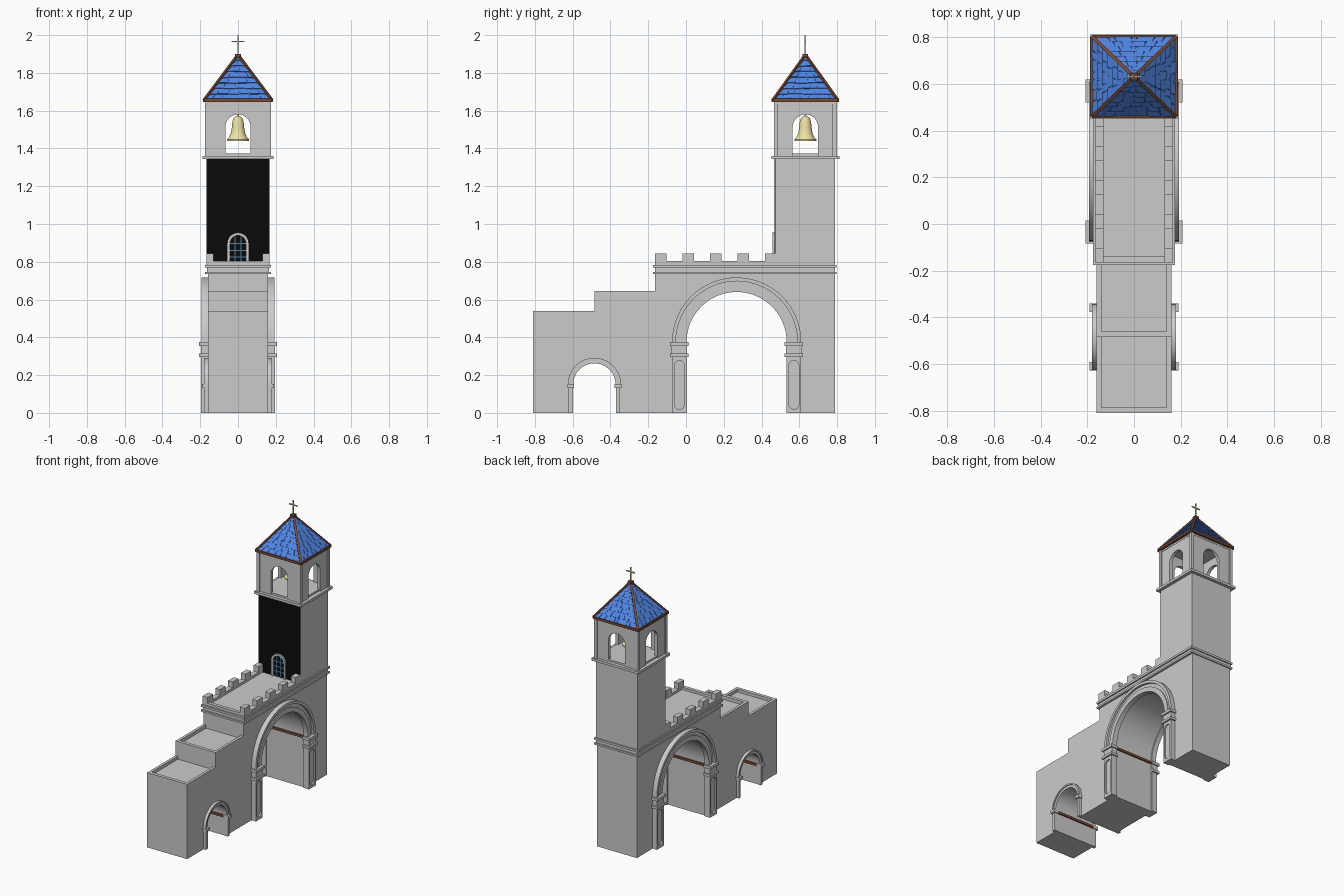
import bpy, bmesh, math, random
from mathutils import Vector

if "Cube" in bpy.data.objects:
    bpy.data.objects.remove(bpy.data.objects["Cube"])

random.seed(4)
TY = 0.632  # tower centre in y


def mat(name, c):
    m = bpy.data.materials.new(name)
    m.diffuse_color = (*c, 1)
    m.use_nodes = True
    m.node_tree.nodes["Principled BSDF"].inputs["Base Color"].default_value = m.diffuse_color
    return m


BLUE = mat("roof_blue", (0.08, 0.24, 0.78))
BROWN = mat("wood_brown", (0.2, 0.07, 0.035))
GOLD = mat("bell_gold", (0.85, 0.76, 0.38))
BLACK = mat("black_face", (0.003, 0.003, 0.003))
STEEL = mat("window_steel", (0.08, 0.22, 0.4))


def make(name, verts, faces, m=None, smooth=False):
    me = bpy.data.meshes.new(name)
    me.from_pydata([tuple(v) for v in verts], [], faces)
    bm = bmesh.new()
    bm.from_mesh(me)
    bmesh.ops.recalc_face_normals(bm, faces=bm.faces)
    bm.to_mesh(me)
    bm.free()
    ob = bpy.data.objects.new(name, me)
    bpy.context.collection.objects.link(ob)
    if m:
        me.materials.append(m)
    if smooth:
        bpy.ops.object.select_all(action='DESELECT')
        ob.select_set(True)
        bpy.context.view_layer.objects.active = ob
        bpy.ops.object.shade_smooth_by_angle(angle=math.radians(30))
    return ob


def prism(name, pts, axis, lo, hi, m=None, smooth=False):
    """Extrude a 2D outline: axis x takes (y, z), axis y takes (x, z)."""
    n = len(pts)
    put = (lambda p, d: (d, p[0], p[1])) if axis == 'x' else (lambda p, d: (p[0], d, p[1]))
    verts = [put(p, lo) for p in pts] + [put(p, hi) for p in pts]
    faces = [list(range(n)), list(range(n, 2 * n))]
    faces += [[i, (i + 1) % n, n + (i + 1) % n, n + i] for i in range(n)]
    return make(name, verts, faces, m, smooth)


def box(name, x0, x1, y0, y1, z0, z1, m=None):
    return prism(name, [(y0, z0), (y1, z0), (y1, z1), (y0, z1)], 'x', x0, x1, m)


def arc(c, r, zs, n=32):
    return [(c - r * math.cos(math.pi * i / n), zs + r * math.sin(math.pi * i / n)) for i in range(n + 1)]


def beam(name, p, q, w, m):
    p, q = Vector(p), Vector(q)
    rot = (q - p).to_track_quat('Z', 'Y')
    sq = [(-w, -w), (w, -w), (w, w), (-w, w)]
    verts = [e + rot @ Vector((a, b, 0)) for e in (p, q) for a, b in sq]
    return make(name, verts, [[0, 1, 2, 3], [4, 5, 6, 7]] + [[i, (i + 1) % 4, 4 + (i + 1) % 4, 4 + i] for i in range(4)], m)


# Stepped wall with both archways cut into its outline
SC, SR, SZ = -0.485, 0.116, 0.15
LC, LR, LZ = 0.268, 0.274, 0.375
body = [(-.81, 0), (SC - SR, 0)] + arc(SC, SR, SZ) + [(SC + SR, 0), (LC - LR, 0)] + arc(LC, LR, LZ, 48)
body += [(LC + LR, 0), (.79, 0), (.79, .74), (-.165, .74), (-.165, .62), (-.485, .62), (-.485, .518), (-.81, .518)]
prism("stepped_wall", body, 'x', -.16, .16, None, True)

# Low parapets around the two lower roofs
for k, (y0, y1, z0, z1) in enumerate([(-.81, -.485, .518, .54), (-.485, -.165, .62, .645)]):
    box(f"roof_parapet_front_{k}", -.16, .16, y0, y0 + .024, z0, z1)
    for s in (-1, 1):
        a, b = sorted((s * .14, s * .16))
        box(f"roof_parapet_side_{k}", a, b, y0 + .024, y1, z0, z1)

# Upper terrace, cornices and battlements
box("terrace_block", -.165, .165, -.165, .79, .735, .785)
for z0, z1 in ((.734, .747), (.769, .784)):
    box("cornice", -.175, .175, -.175, .798, z0, z1)
box("terrace_front_lip", -.13, .13, -.165, -.14, .785, .803)
for s in (-1, 1):
    a, b = sorted((s * .13, s * .167))
    box("battlement_wall", a, b, -.165, .474, .785, .803)
    for i in range(5):
        y = -.165 + i * .1455
        box("merlon", a, b, y, min(y + .063, .474), .803, .845)

# Arch mouldings, pilasters and columns on both faces
def ring(name, c, zs, r0, r1, s, out):
    a, b = sorted((s * .15, s * out))
    prism(name, arc(c, r1, zs, 40) + arc(c, r0, zs, 40)[::-1], 'x', a, b, None, True)


for s in (-1, 1):
    for r0, r1, out in ((.265, .298, .186), (.298, .322, .179), (.322, .342, .194)):
        ring("large_arch_moulding", LC, LZ, r0, r1, s, out)
    ring("small_arch_moulding", SC, SZ, .112, .13, s, .173)
    ring("small_arch_outer_rim", SC, SZ, .13, .141, s, .18)
    for t in (-1, 1):
        # large pilaster with a round-ended sunk panel
        yc = LC + t * .303
        a, b = sorted((s * .15, s * .185))
        box("pilaster_core", a, b, yc - .039, yc + .039, 0, .3)
        a, b = sorted((s * .185, s * .195))
        r = .027
        for h in (-1, 1):
            q = [math.pi / 2 * i / 8 for i in range(9)]
            half = [(0, 0), (.039, 0), (.039, .3), (0, .3)]
            half += [(r * math.sin(v), .25 + r * math.cos(v)) for v in q]
            half += [(r * math.cos(v), .047 - r * math.sin(v)) for v in q]
            prism("pilaster_frame", [(yc + h * y, z) for y, z in half], 'x', a, b)
        for hw, out, z0, z1 in ((.049, .207, .297, .315), (.041, .196, .315, .355), (.049, .207, .355, .375)):
            a, b = sorted((s * .15, s * out))
            box("pilaster_capital", a, b, yc - hw, yc + hw, z0, z1)
        # slim column of the small arch
        yc = SC + t * .1255
        a, b = sorted((s * .15, s * .178))
        box("small_column", a, b, yc - .011, yc + .011, 0, .132)
        a, b = sorted((s * .15, s * .19))
        box("small_capital", a, b, yc - .018, yc + .018, .132, .154)

# Brown rails along the archway walls at springing height
for c, r, z in ((LC, LR, LZ), (SC, SR, SZ)):
    for t in (-1, 1):
        y0, y1 = sorted((c + t * (r - .009), c + t * (r + .003)))
        box("archway_rail", -.15, .15, y0, y1, z - .017, z, BROWN)

# Tower shaft with its black front
box("tower_shaft", -.166, .166, .474, .79, .78, 1.345)
box("tower_front_face", -.166, .166, .469, .474, .785, 1.345, BLACK)

# Arched window on the tower front
WZ = .897
prism("window_frame", [(-.057, .785)] + arc(0, .057, WZ, 20) + [(.057, .785), (.042, .785)]
      + arc(0, .042, WZ, 20)[::-1] + [(-.042, .785)], 'y', .457, .472, None, True)
for x in (-.016, .016):
    box("window_bar_upright", x - .003, x + .003, .462, .47, .785, .934, STEEL)
for z in (.825, .86, .897):
    box("window_bar_cross", -.042, .042, .462, .47, z - .003, z + .003, STEEL)

# Belfry: base slab, floor, four arched walls, corner posts, ceiling
box("belfry_base", -.189, .189, .452, .812, 1.343, 1.361)
box("belfry_floor", -.16, .16, TY - .155, TY + .155, 1.361, 1.374)


def belfry_outline(c, w):
    return ([(c - w, 1.36), (c - .067, 1.36)] + arc(c, .067, 1.513, 24)
            + [(c + .067, 1.36), (c + w, 1.36), (c + w, 1.65), (c - w, 1.65)])


for s in (-1, 1):
    a, b = sorted((s * .145, s * .168))
    prism("belfry_side_wall", belfry_outline(TY, .158), 'x', a, b, None, True)
    a, b = sorted((s * .137, s * .16))
    prism("belfry_end_wall", belfry_outline(0, .166), 'y', TY + a, TY + b, None, True)
    for t in (-1, 1):
        a, b = sorted((s * .153, s * .176))
        c, d = sorted((t * .144, t * .167))
        box("belfry_post", a, b, TY + c, TY + d, 1.36, 1.65)
box("belfry_ceiling", -.17, .17, TY - .162, TY + .162, 1.635, 1.652)

# Bell, lathed, with hanger
prof = [(0, 1.572), (.012, 1.57), (.024, 1.56), (.03, 1.54), (.033, 1.51), (.038, 1.48),
        (.048, 1.458), (.058, 1.448), (.058, 1.44), (.05, 1.44), (.03, 1.48), (0, 1.54)]
N = 32
bv = [(r * math.cos(2 * math.pi * i / N), TY + r * math.sin(2 * math.pi * i / N), z) for r, z in prof for i in range(N)]
bf = [[j * N + i, j * N + (i + 1) % N, (j + 1) * N + (i + 1) % N, (j + 1) * N + i]
      for j in range(len(prof) - 1) for i in range(N)]
bell = make("bell", bv, bf, GOLD, True)
bm = bmesh.new()
bm.from_mesh(bell.data)
bmesh.ops.remove_doubles(bm, verts=bm.verts, dist=1e-5)
bm.to_mesh(bell.data)
bm.free()
beam("bell_hanger", (0, TY, 1.565), (0, TY, 1.64), .005, GOLD)

# Pyramid roof with staggered shingles
EX, EY, EZ = .178, .17, 1.655
apex = Vector((0, TY, 1.892))
cor = [Vector((sx * EX, TY + sy * EY, EZ)) for sx, sy in ((-1, -1), (1, -1), (1, 1), (-1, 1))]
make("roof_core", cor + [apex], [[3, 2, 1, 0]] + [[i, (i + 1) % 4, 4] for i in range(4)], BLUE)
tv, tf = [], []
ROWS = 8
for k in range(4):
    A, B = cor[k], cor[(k + 1) % 4]
    nrm = (B - A).cross(apex - A).normalized()
    at = lambda u, t: A.lerp(B, u).lerp(apex, t)
    for r in range(ROWS):
        t0, t1 = r / ROWS, (r + 1) / ROWS
        n = max(1, round(7 * (1 - t0)))
        cuts = [0] + [(i + random.uniform(-.3, .3)) / n for i in range(1, n)] + [1]
        for u0, u1 in zip(cuts, cuts[1:]):
            g, h = .008, random.uniform(.004, .007)
            d = t0 + random.uniform(0, .015)
            quad = [at(u0 + g, d), at(u1 - g, d), at(u1 - g, t1), at(u0 + g, t1)]
            o = len(tv)
            tv += quad + [q + nrm * e for q, e in zip(quad, (h, h, .001, .001))]
            tf += [[o + 4, o + 5, o + 6, o + 7]]
            tf += [[o + i, o + (i + 1) % 4, o + 4 + (i + 1) % 4, o + 4 + i] for i in range(4)]
make("roof_shingles", tv, tf, BLUE)

# Brown eaves, hips and cap
for k in range(4):
    beam("roof_eave", cor[k], cor[(k + 1) % 4], .0085, BROWN)
    beam("roof_hip", cor[k], apex, .0075, BROWN)
box("roof_cap", -.015, .015, TY - .015, TY + .015, 1.88, 1.9, BROWN)

# Cross finial
beam("finial_upright", (0, TY, 1.89), (0, TY, 2.0), .0035, GOLD)
beam("finial_arm", (-.034, TY, 1.966), (.034, TY, 1.966), .0035, GOLD)
